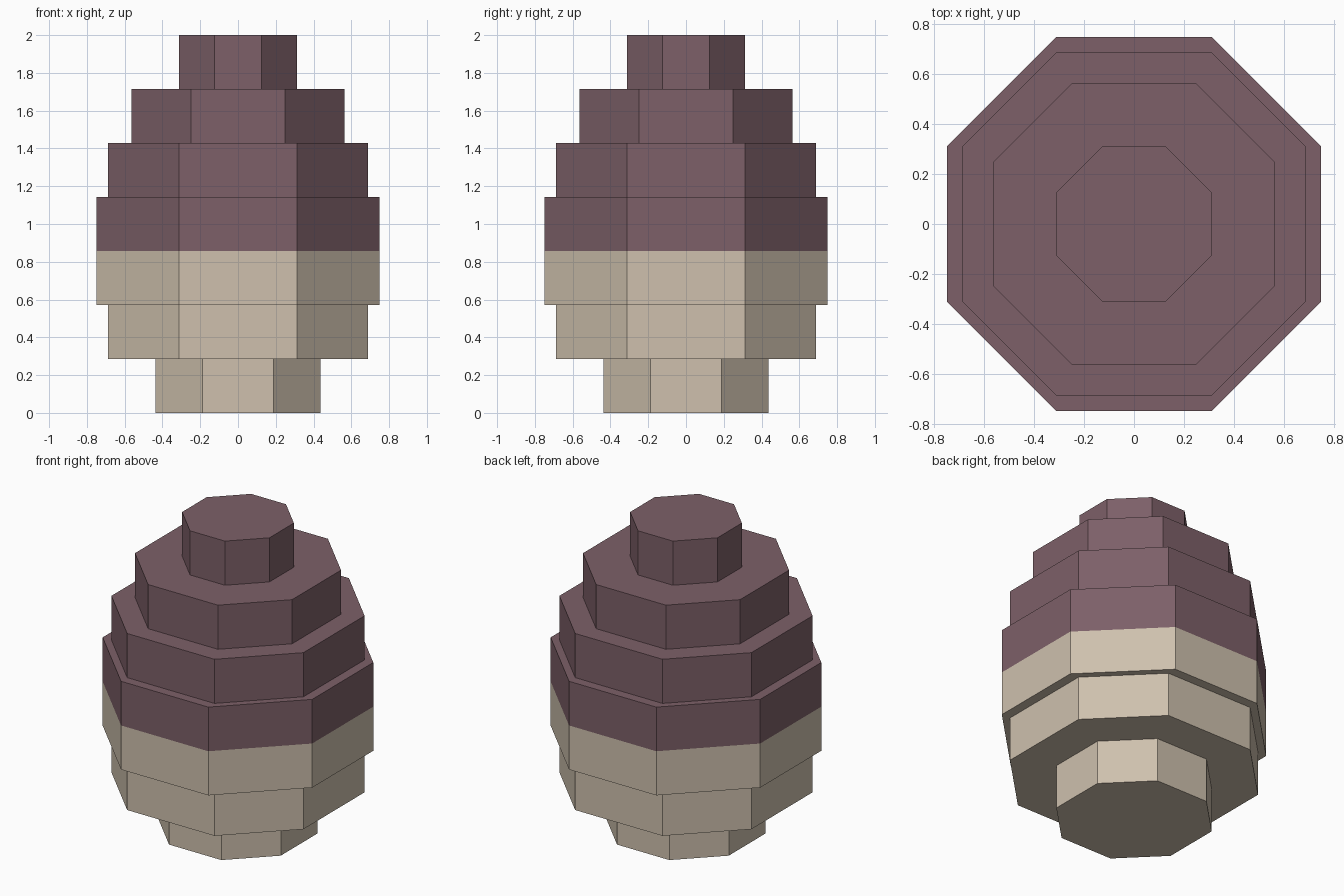
import bpy
import bmesh

cube = bpy.data.objects.get("Cube")
if cube:
    bpy.data.objects.remove(cube, do_unlink=True)


def make_material(name, color):
    mat = bpy.data.materials.new(name)
    mat.use_nodes = True
    mat.diffuse_color = color
    mat.node_tree.nodes["Principled BSDF"].inputs["Base Color"].default_value = color
    return mat


cream = make_material("cream", (0.62, 0.53, 0.42, 1))
plum = make_material("dusty plum", (0.205, 0.117, 0.138, 1))

# Tiers from the ground up: (half width, half length of the straight sides)
TIERS = [(0.4375, 0.1875), (0.6875, 0.3125), (0.75, 0.3125), (0.75, 0.3125),
         (0.6875, 0.3125), (0.5625, 0.25), (0.3125, 0.125)]
STEP = 2 / len(TIERS)
CREAM_TIERS = 3


def octagon(bm, half, side, z):
    """Ring of eight vertices, counter-clockwise from above."""
    ring = []
    x, y = (half, half)
    for a, b in ((x, -side), (x, side), (side, y), (-side, y),
                 (-x, side), (-x, -side), (-side, -y), (side, -y)):
        ring.append(bm.verts.new((a, b, z)))
    return ring


# Stepped egg: a closed shell of stacked octagonal tiers
bm = bmesh.new()
rings = []
for i, (half, side) in enumerate(TIERS):
    if i == 0 or TIERS[i - 1] != (half, side):
        rings.append(octagon(bm, half, side, i * STEP))
    rings.append(octagon(bm, half, side, (i + 1) * STEP))

for low, high in zip(rings, rings[1:]):
    for k in range(8):
        n = (k + 1) % 8
        bm.faces.new((low[k], low[n], high[n], high[k]))
bm.faces.new(reversed(rings[0]))
bm.faces.new(rings[-1])

# Cream below the seam, plum above it
for face in bm.faces:
    face.material_index = int(face.calc_center_median().z > CREAM_TIERS * STEP)

mesh = bpy.data.meshes.new("stepped_egg")
bm.to_mesh(mesh)
bm.free()
mesh.materials.append(cream)
mesh.materials.append(plum)
egg = bpy.data.objects.new("stepped_egg", mesh)
bpy.context.collection.objects.link(egg)
